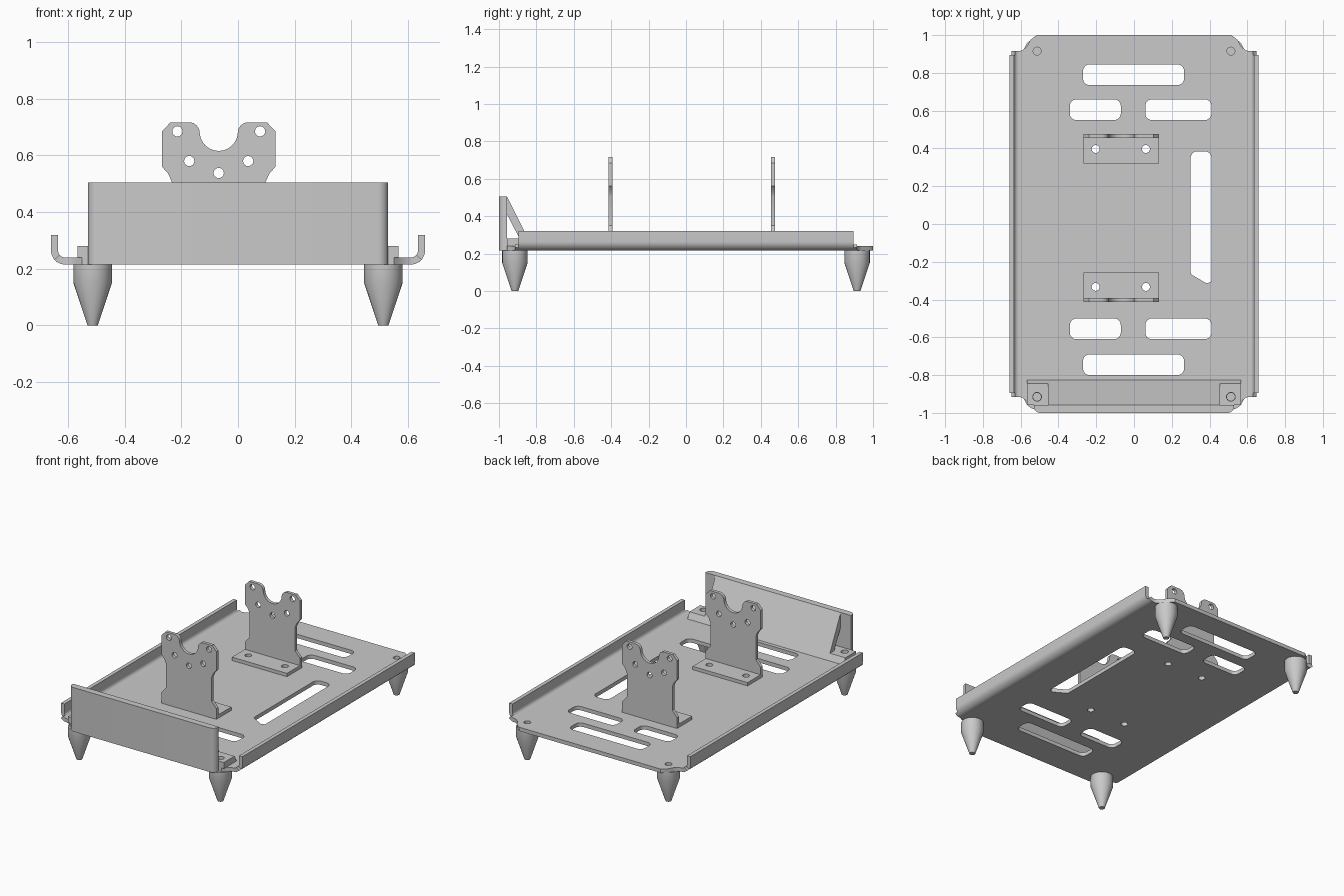
import bpy, bmesh, math
from mathutils import Matrix, Vector

if "Cube" in bpy.data.objects:
    bpy.data.objects.remove(bpy.data.objects["Cube"], do_unlink=True)

grey = bpy.data.materials.new("plain_grey")
grey.use_nodes = True
GREY = (0.59, 0.59, 0.59, 1)
grey.diffuse_color = GREY
grey.node_tree.nodes["Principled BSDF"].inputs["Base Color"].default_value = GREY

# Drawing planes: each one maps a flat outline plus thickness into the model
FLAT = Matrix.Identity(4)
UPRIGHT = Matrix.Rotation(math.pi / 2, 4, 'X')
SIDE = Matrix(((0, 0, 1, 0), (1, 0, 0, 0), (0, 1, 0, 0), (0, 0, 0, 1)))


def finish(obj):
    obj.data.materials.clear()
    obj.data.materials.append(grey)
    bpy.ops.object.select_all(action='DESELECT')
    obj.select_set(True)
    bpy.context.view_layer.objects.active = obj
    bpy.ops.object.shade_smooth_by_angle(angle=math.radians(35))


def sheet(name, loops, thickness, plane=FLAT, at=(0, 0, 0)):
    """Extrude an outline (first loop) with holes (other loops)."""
    curve = bpy.data.curves.new(name, 'CURVE')
    curve.dimensions, curve.fill_mode, curve.extrude = '2D', 'BOTH', thickness / 2
    for loop in loops:
        spline = curve.splines.new('POLY')
        spline.points.add(len(loop) - 1)
        spline.use_cyclic_u = True
        for point, (u, v) in zip(spline.points, loop):
            point.co = (u, v, 0, 1)
    temp = bpy.data.objects.new(name, curve)
    bpy.context.collection.objects.link(temp)
    deps = bpy.context.evaluated_depsgraph_get()
    mesh = bpy.data.meshes.new_from_object(temp.evaluated_get(deps))
    bpy.data.objects.remove(temp, do_unlink=True)
    bm = bmesh.new()
    bm.from_mesh(mesh)
    bmesh.ops.remove_doubles(bm, verts=bm.verts, dist=1e-5)
    bmesh.ops.transform(bm, matrix=Matrix.Translation(at) @ plane, verts=bm.verts)
    bmesh.ops.recalc_face_normals(bm, faces=bm.faces)
    bm.to_mesh(mesh)
    bm.free()
    obj = bpy.data.objects.new(name, mesh)
    bpy.context.collection.objects.link(obj)
    finish(obj)


def rounded(points, radius, steps=6):
    """Round every corner; radius may be one value or one per corner."""
    result = []
    radii = radius if isinstance(radius, list) else [radius] * len(points)
    for i, r in enumerate(radii):
        p = Vector(points[i])
        if r == 0:
            result.append(tuple(p))
            continue
        a = (Vector(points[i - 1]) - p).normalized()
        b = (Vector(points[(i + 1) % len(points)]) - p).normalized()
        half = a.angle(b) / 2
        centre = p + (a + b).normalized() * (r / math.sin(half))
        start = p + a * (r / math.tan(half)) - centre
        end = p + b * (r / math.tan(half)) - centre
        for k in range(steps + 1):
            spoke = start.lerp(end, k / steps).normalized() * r
            result.append(tuple(centre + spoke))
    return result


def rect(x0, x1, y0, y1, r=0.0):
    corners = [(x0, y0), (x1, y0), (x1, y1), (x0, y1)]
    return rounded(corners, r) if r else corners


def arc(cx, cy, r, start, end, steps):
    angles = [math.radians(start + (end - start) * k / steps) for k in range(steps + 1)]
    return [(cx + r * math.cos(a), cy + r * math.sin(a)) for a in angles]


def circle(cx, cy, r):
    return arc(cx, cy, r, 0, 345, 23)


FOOT_X, FOOT_Y = 0.513, 0.915
BOTTOM, FLOOR = 0.215, 0.24
SHEET = FLOOR - BOTTOM
BRACKET_X = -0.068

# Base plate with slots, foot holes and bracket holes
corner = [(0.61, 0.915), (0.59, 0.92), (0.567, 0.94), (0.548, 0.975), (0.515, 1.0)]
front_corner = [(0.55, -0.957)] + [(x, -y) for x, y in corner[2::-1]]
right_half = front_corner + corner
outline = right_half + [(-x, y) for x, y in reversed(right_half)]
holes = []
for outer, inner in ((0.735, 0.55), (-0.80, -0.61)):
    holes.append(rect(-0.27, 0.265, outer, outer + 0.11, 0.035))
    for x0, x1 in ((-0.34, -0.07), (0.06, 0.41)):
        holes.append(rect(x0, x1, inner, inner + 0.11, 0.035))
holes.append(rounded([(0.30, -0.265), (0.385, -0.315), (0.41, -0.305), (0.41, 0.385), (0.30, 0.385)],
                     [0.02, 0.01, 0.01, 0.035, 0.035]))
holes += [circle(sx * FOOT_X, sy * FOOT_Y, 0.021) for sx in (-1, 1) for sy in (-1, 1)]
holes += [circle(x, y, 0.021) for x in (-0.203, 0.063) for y in (-0.333, 0.397)]
sheet("base_plate", [outline] + holes, SHEET, at=(0, 0, (BOTTOM + FLOOR) / 2))

# Curled side rails; the lower bend runs a little past the upright flange
for side, label in ((1, "left"), (-1, "right")):
    flange = (arc(0.61, 0.265, 0.05, -90, 0, 10) + [(0.66, 0.32), (0.635, 0.32)]
              + arc(0.61, 0.265, 0.025, 0, -90, 10))
    bend = arc(0.61, 0.265, 0.05, -90, -40, 5) + arc(0.61, 0.265, 0.025, -40, -90, 5)
    for part, profile, length in (("rail", flange, 1.79), ("rail_bend", bend, 1.83)):
        sheet(f"{label}_{part}", [[(side * x, z) for x, z in profile]], length, UPRIGHT)

# Front panel, sloped brace behind it and its foot strip
sheet("front_panel", [rounded(rect(-0.53, 0.53, -1.0, -0.957), [0.035, 0.035, 0, 0])],
      0.29, at=(0, 0, 0.36))
sheet("sloped_brace", [[(-0.957, 0.505), (-0.845, 0.28), (-0.89, 0.28), (-0.957, 0.41)]], 0.91, SIDE)
sheet("brace_foot_strip", [rect(-0.567, 0.567, -0.957, -0.845)]
      + [circle(s * FOOT_X, -FOOT_Y, 0.023) for s in (-1, 1)], 0.04, at=(0, 0, 0.26))
sheet("brace_foot_edge", [[(-0.845, 0.24), (-0.825, 0.24), (-0.845, 0.28)]], 1.134, SIDE)

# Two upright brackets with a round cradle on top
half = [(0.2, FLOOR), (0.2, 0.31), (0.165, 0.35), (0.165, 0.505), (0.178, 0.535), (0.2, 0.56),
        (0.2, 0.685), (0.17, 0.717)]
half += arc(0.105, 0.679, 0.038, 90, 180, 6) + arc(0, 0.683, 0.067, 0, -90, 10)[1:]
upright = ([(BRACKET_X + x, z) for x, z in half]
           + [(BRACKET_X - x, z) for x, z in reversed(half[:-1])])
bolt_holes = [circle(BRACKET_X + x, z, 0.018) for x, z in
              ((-0.146, 0.685), (0.146, 0.685), (-0.104, 0.58), (0.104, 0.58), (0, 0.538))]
for label, wall_y, y0, y1, hole_y in (("front", -0.403, -0.413, -0.257, -0.333),
                                      ("back", 0.465, 0.32, 0.475, 0.397)):
    sheet(label + "_bracket_wall", [upright] + bolt_holes, 0.021, UPRIGHT, (0, wall_y, 0))
    sheet(label + "_bracket_foot", [rect(BRACKET_X - 0.2, BRACKET_X + 0.2, y0, y1)]
          + [circle(x, hole_y, 0.021) for x in (-0.203, 0.063)], 0.022, at=(0, 0, FLOOR + 0.011))


# Tapered feet
def foot(name, x, y):
    bm = bmesh.new()
    rings = []
    for r, z in ((0.018, 0), (0.068, 0.15), (0.068, BOTTOM)):
        rings.append([bm.verts.new((x + u, y + v, z)) for u, v in circle(0, 0, r)])
    for low, high in zip(rings, rings[1:]):
        for i in range(len(low)):
            bm.faces.new((low[i - 1], low[i], high[i], high[i - 1]))
    bm.faces.new(rings[0][::-1])
    bm.faces.new(rings[-1])
    mesh = bpy.data.meshes.new(name)
    bm.to_mesh(mesh)
    bm.free()
    obj = bpy.data.objects.new(name, mesh)
    bpy.context.collection.objects.link(obj)
    finish(obj)


for sx, side in ((1, "left"), (-1, "right")):
    for sy, end in ((-1, "front"), (1, "back")):
        foot(f"{end}_{side}_foot", sx * FOOT_X, sy * FOOT_Y)
